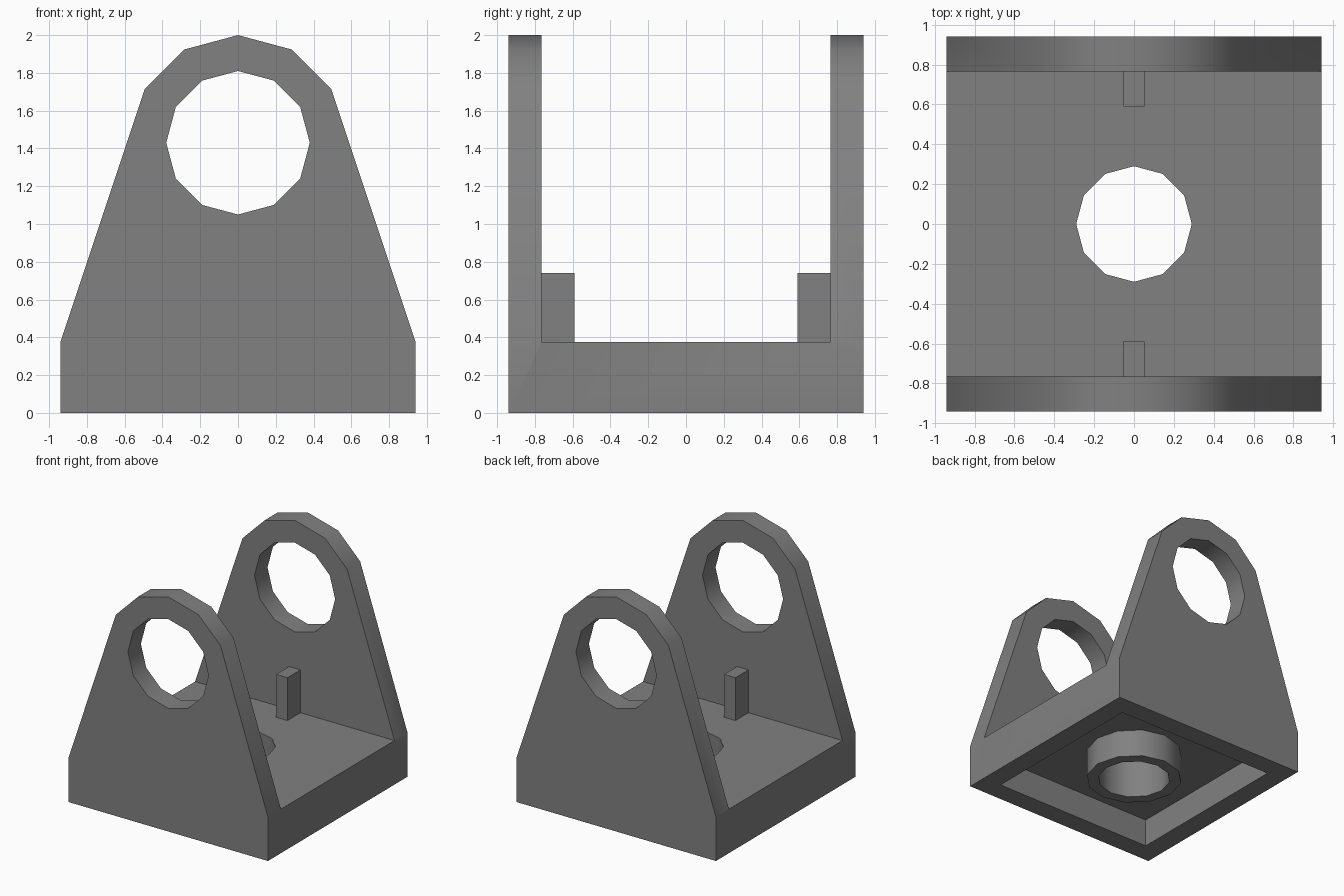
import bpy, bmesh, math
from mathutils import Matrix

if "Cube" in bpy.data.objects:
    bpy.data.objects.remove(bpy.data.objects["Cube"], do_unlink=True)

HALF, WALL, FLOOR, CEILING = 0.94, 0.765, 0.375, 0.24
EYE_Z, BORE = 1.43, 0.29

grey = bpy.data.materials.new("mid grey")
grey.use_nodes = True
colour = (0.22, 0.22, 0.22, 1)
grey.diffuse_color = colour
grey.node_tree.nodes["Principled BSDF"].inputs["Base Color"].default_value = colour


def circle(radius, z=0.0):
    """Twelve-sided ring, with a corner at the top."""
    return [(radius * math.sin(i * math.pi / 6), z + radius * math.cos(i * math.pi / 6))
            for i in range(12)]


def prism(name, outline, low, high, along_y=False):
    """Extrude an outline from low to high along z, or along y."""
    bm = bmesh.new()
    face = bm.faces.new([bm.verts.new((a, b, low)) for a, b in outline])
    grown = bmesh.ops.extrude_face_region(bm, geom=[face])["geom"]
    top = [v for v in grown if isinstance(v, bmesh.types.BMVert)]
    bmesh.ops.translate(bm, verts=top, vec=(0, 0, high - low))
    if along_y:
        bmesh.ops.transform(bm, matrix=Matrix.Rotation(math.pi / 2, 4, "X"), verts=bm.verts)
    bmesh.ops.recalc_face_normals(bm, faces=bm.faces)
    mesh = bpy.data.meshes.new(name)
    bm.to_mesh(mesh)
    bm.free()
    mesh.materials.append(grey)
    obj = bpy.data.objects.new(name, mesh)
    bpy.context.collection.objects.link(obj)
    return obj


def rectangle(x0, x1, y0, y1):
    return [(x0, y0), (x1, y0), (x1, y1), (x0, y1)]


def activate(obj):
    bpy.ops.object.select_all(action="DESELECT")
    obj.select_set(True)
    bpy.context.view_layer.objects.active = obj


def cut(obj, cutter):
    """Subtract the cutter and discard it."""
    cutter.hide_render = True
    mod = obj.modifiers.new("cut", "BOOLEAN")
    mod.operation, mod.solver, mod.object = "DIFFERENCE", "EXACT", cutter
    activate(obj)
    bpy.ops.object.modifier_apply(modifier=mod.name)
    bpy.data.objects.remove(cutter, do_unlink=True)


def smooth(obj):
    activate(obj)
    bpy.ops.object.shade_smooth_by_angle(angle=math.radians(35))


# Bracket: tapered profile with a rounded top, hollowed into two uprights on a base
arc = [p for p in circle(0.57, EYE_Z) if p[1] > EYE_Z + 0.1]
arc.sort(key=lambda p: -p[0])
profile = [(-HALF, FLOOR), (-HALF, 0), (HALF, 0), (HALF, FLOOR)] + arc
bracket = prism("bracket", profile, -HALF, HALF, along_y=True)
cut(bracket, prism("gap_cutter", rectangle(-2, 2, -WALL, WALL), FLOOR, 3))
cut(bracket, prism("cavity_cutter", rectangle(-WALL, WALL, -WALL, WALL), -1, CEILING))
cut(bracket, prism("bore_cutter", circle(BORE), -1, 1))
cut(bracket, prism("eye_cutter", circle(0.38, EYE_Z), -2, 2, along_y=True))
smooth(bracket)

# Tube under the floor
tube = prism("underside_tube", circle(0.385), 0, CEILING)
cut(tube, prism("tube_cutter", circle(BORE), -1, 1))
smooth(tube)

# Small stop posts against each upright
for name, side in (("front_post", -1), ("back_post", 1)):
    y0, y1 = sorted((side * 0.59, side * WALL))
    prism(name, rectangle(-0.053, 0.053, y0, y1), FLOOR, 0.74)
